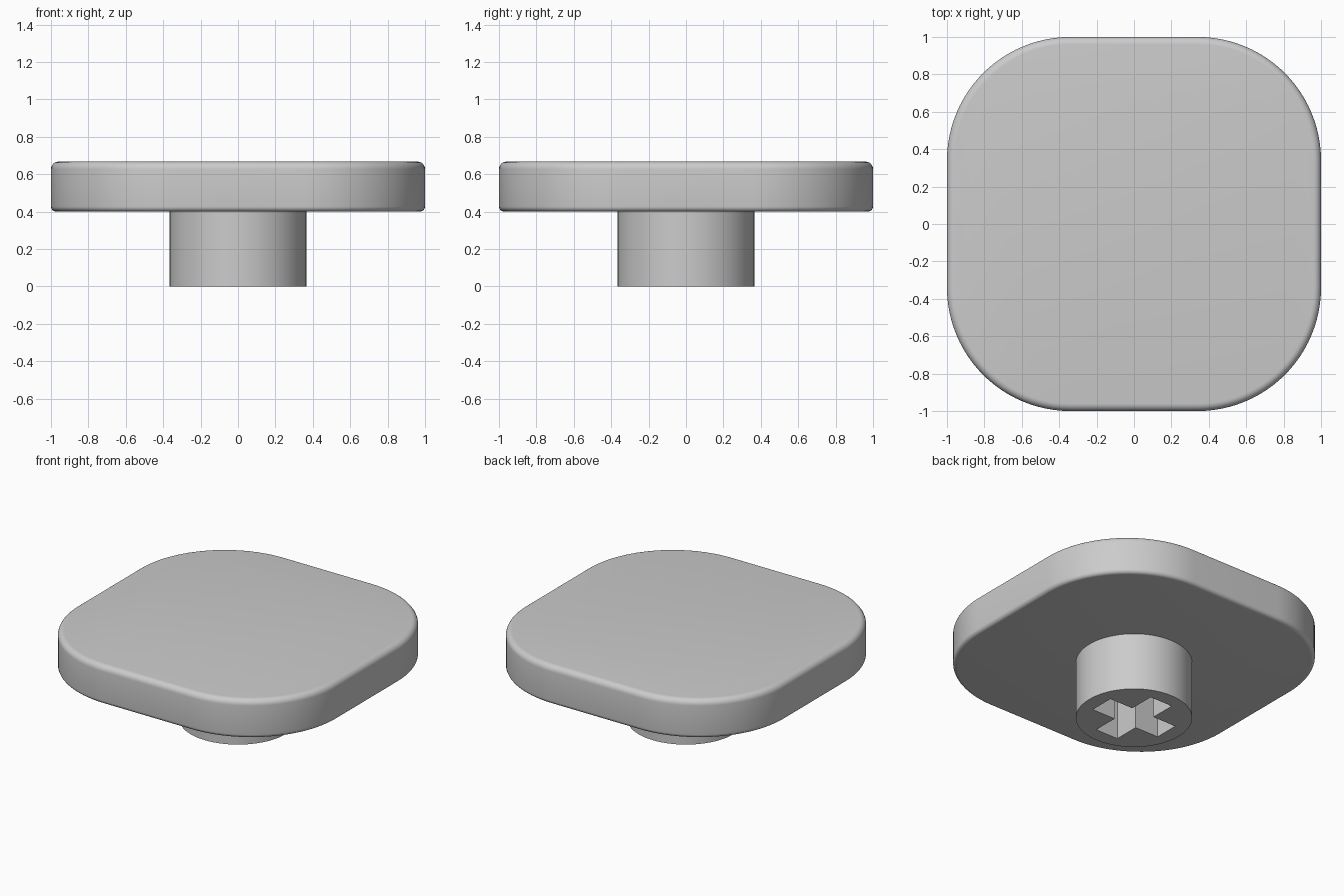
import bpy, bmesh
from math import sin, cos, pi, radians

default = bpy.data.objects.get("Cube")
if default:
    bpy.data.objects.remove(default)

HALF, CORNER = 1.0, 0.66
BASE, TOP = 0.4, 0.667
STEM_RADIUS = 0.366
SLOT_LENGTH, SLOT_WIDTH = 0.533, 0.173

grey = bpy.data.materials.new("light grey plastic")
grey.use_nodes = True
colour = (0.6, 0.6, 0.6, 1)
grey.diffuse_color = colour
grey.node_tree.nodes["Principled BSDF"].inputs["Base Color"].default_value = colour


def make_object(name, bm):
    bmesh.ops.recalc_face_normals(bm, faces=bm.faces)
    mesh = bpy.data.meshes.new(name)
    bm.to_mesh(mesh)
    bm.free()
    mesh.materials.append(grey)
    obj = bpy.data.objects.new(name, mesh)
    bpy.context.collection.objects.link(obj)
    return obj


def smooth(obj):
    bpy.ops.object.select_all(action='DESELECT')
    obj.select_set(True)
    bpy.context.view_layer.objects.active = obj
    bpy.ops.object.shade_smooth_by_angle(angle=radians(30))


def rounded_square(inset, steps=24):
    """Outline of the cap, moved inwards by inset."""
    centre, radius = HALF - CORNER, CORNER - inset
    points = []
    for quarter, (sx, sy) in enumerate([(1, 1), (-1, 1), (-1, -1), (1, -1)]):
        for i in range(steps + 1):
            a = (quarter + i / steps) * pi / 2
            points.append((sx * centre + radius * cos(a), sy * centre + radius * sin(a)))
    return points


# Cap: rounded square rings following a side profile with filleted edges
def fillet(radius, z, direction, steps=6):
    angles = [i / steps * pi / 2 for i in range(steps + 1)]
    return [(radius * (1 - cos(a)), z + direction * radius * sin(a)) for a in angles]


top_fillet, low_fillet = 0.04, 0.027
profile = fillet(low_fillet, BASE + low_fillet, -1)[::-1] + fillet(top_fillet, TOP - top_fillet, 1)
bm = bmesh.new()
rings = [[bm.verts.new((x, y, z)) for x, y in rounded_square(inset)] for inset, z in profile]
for low, high in zip(rings, rings[1:]):
    for i in range(len(low)):
        j = (i + 1) % len(low)
        bm.faces.new((low[i], low[j], high[j], high[i]))
bm.faces.new(rings[0])
bm.faces.new(rings[-1])
cap = make_object("cap", bm)
smooth(cap)

# Stem: round post under the cap
bm = bmesh.new()
bmesh.ops.create_cone(bm, cap_ends=True, segments=96, radius1=STEM_RADIUS,
                      radius2=STEM_RADIUS, depth=BASE)
bmesh.ops.translate(bm, verts=bm.verts, vec=(0, 0, BASE / 2))
stem = make_object("stem", bm)

# Cross-shaped socket cut up through the stem
a, b = SLOT_LENGTH / 2, SLOT_WIDTH / 2
cross = []
for c, s in [(1, 0), (0, 1), (-1, 0), (0, -1)]:
    for x, y in [(a, -b), (a, b), (b, b)]:
        cross.append((x * c - y * s, x * s + y * c))
bm = bmesh.new()
outline = bm.faces.new([bm.verts.new((x, y, -0.1)) for x, y in cross])
extruded = bmesh.ops.extrude_face_region(bm, geom=[outline])["geom"]
bmesh.ops.translate(bm, verts=[v for v in extruded if isinstance(v, bmesh.types.BMVert)],
                    vec=(0, 0, BASE + 0.2))
cutter = make_object("socket_cutter", bm)
cutter.hide_render = True

cut = stem.modifiers.new("socket", 'BOOLEAN')
cut.operation = 'DIFFERENCE'
cut.solver = 'EXACT'
cut.object = cutter
bpy.context.view_layer.objects.active = stem
bpy.ops.object.modifier_apply(modifier=cut.name)
bpy.data.objects.remove(cutter)
smooth(stem)
